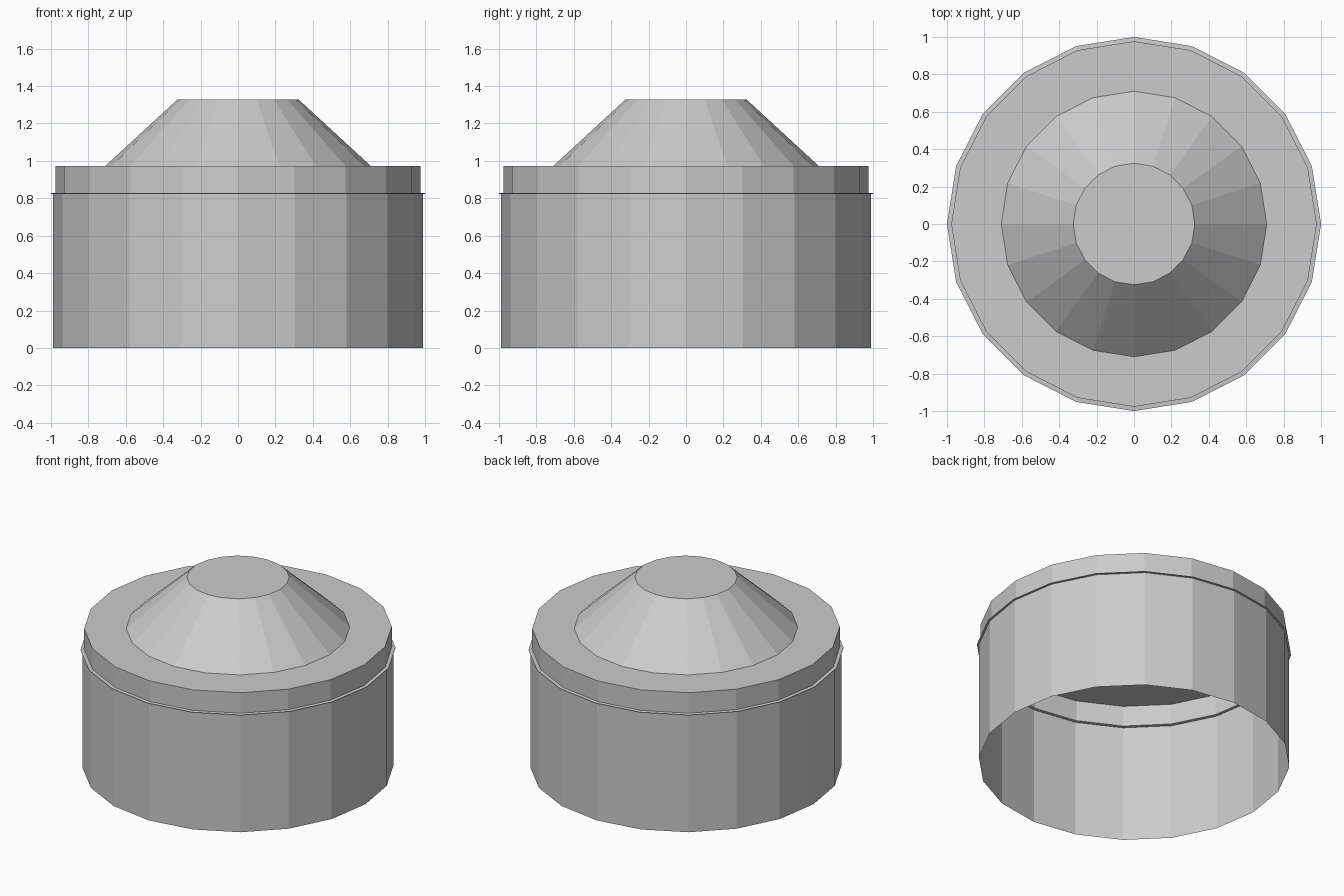
import bpy, bmesh
from math import cos, sin, pi

if "Cube" in bpy.data.objects:
    bpy.data.objects.remove(bpy.data.objects["Cube"])

SIDES = 20


def lathe(name, profile, cap_top=False):
    """Revolve (radius, height) points into an open, flat-shaded shell."""
    bm = bmesh.new()
    rings = [[bm.verts.new((r * cos(2 * pi * i / SIDES), r * sin(2 * pi * i / SIDES), z))
              for i in range(SIDES)] for r, z in profile]
    for low, high in zip(rings, rings[1:]):
        for i in range(SIDES):
            j = (i + 1) % SIDES
            bm.faces.new((low[i], low[j], high[j], high[i]))
    if cap_top:
        bm.faces.new(rings[-1])
    mesh = bpy.data.meshes.new(name)
    bm.to_mesh(mesh)
    bm.free()
    obj = bpy.data.objects.new(name, mesh)
    bpy.context.collection.objects.link(obj)
    return obj


# Open-bottomed drum wall
lathe("drum_wall", [(0.988, 0), (0.988, 0.822)])

# Thin seam flange between wall and lid
lathe("seam_flange", [(0.988, 0.822), (1.0, 0.824), (1.0, 0.827), (0.977, 0.829)])

# Lid: collar, flat shoulder and truncated cone
lathe("lid", [(0.977, 0.829), (0.977, 0.973), (0.71, 0.973), (0.325, 1.327)], cap_top=True)
